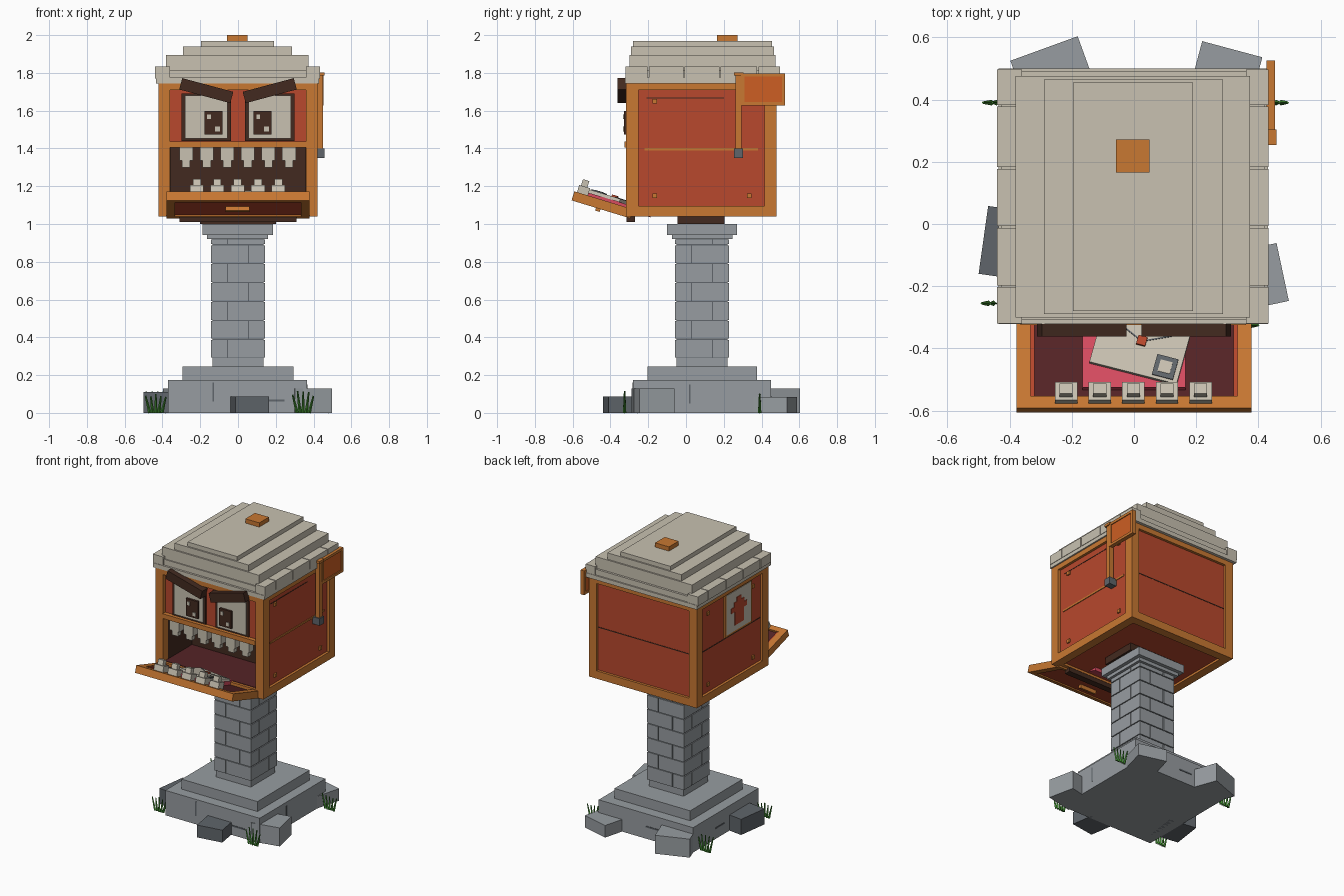
import bpy, bmesh, math, random
from mathutils import Matrix, Vector

random.seed(4)
COL = {
    "red": (.48, .065, .026), "orange": (.58, .188, .032), "cream": (.58, .535, .44),
    "grey": (.31, .335, .355), "dark_grey": (.115, .13, .145), "dark_brown": (.055, .023, .014),
    "maroon": (.09, .017, .019), "pink": (.68, .07, .115), "green": (.045, .22, .026),
    "flag_orange": (.61, .114, .017)}
MATS = {}
for n, c in COL.items():
    MATS[n] = bpy.data.materials.new(n)
    MATS[n].diffuse_color = (*c, 1)


def boxes(name, mat, items, M=Matrix()):
    """One object from boxes given as (x0, x1, y0, y1, z0, z1)."""
    bm = bmesh.new()
    for x0, x1, y0, y1, z0, z1 in items:
        T = Matrix.Translation(((x0 + x1) / 2, (y0 + y1) / 2, (z0 + z1) / 2))
        S = Matrix.Diagonal((x1 - x0, y1 - y0, z1 - z0, 1))
        bmesh.ops.create_cube(bm, size=1, matrix=M @ T @ S)
    me = bpy.data.meshes.new(name)
    bm.to_mesh(me)
    bm.free()
    me.materials.append(MATS[mat])
    ob = bpy.data.objects.new(name, me)
    bpy.context.collection.objects.link(ob)
    return ob


def place(x, y, z, axis='Z', deg=0):
    return Matrix.Translation((x, y, z)) @ Matrix.Rotation(math.radians(deg), 4, axis)


# Stone base
boxes("base_slab", "grey", [(-.37, .365, -.28, .45, 0, .175)])
boxes("base_step", "grey", [(-.295, .295, -.205, .375, .175, .245)])
boxes("base_cracks", "dark_grey", [
    (-.136, -.126, -.283, -.27, .06, .16), (.15, .245, -.283, -.27, .06, .07),
    (.355, .368, .015, .025, .05, .15), (-.373, -.36, .1, .2, .07, .08),
    (-.1, .0, .44, .453, .08, .09)])

# Loose rocks around the base
for i, (x, y, w, d, h, a, m) in enumerate([
        (-.255, .47, .23, .2, .13, 20, "grey"), (.29, .465, .2, .2, .085, -15, "grey"),
        (-.385, -.065, .2, .22, .11, -8, "dark_grey"), (.38, -.175, .2, .19, .13, 12, "grey"),
        (.063, -.345, .18, .16, .087, 9, "dark_grey")]):
    boxes("rock_%d" % i, m, [(-w / 2, w / 2, -d / 2, d / 2, 0, h)], place(x, y, 0, 'Z', a))

# Grass tufts made of leaning blades
for i, (x, y) in enumerate([(-.435, -.255), (.345, -.325), (.44, .39), (-.425, .39)]):
    bm = bmesh.new()
    for k in range(5):
        M = place(x + (k - 2) * .016, y, 0, 'Y', (k - 2) * 7) @ Matrix.Translation((0, 0, .05))
        h = random.uniform(.085, .12)
        bmesh.ops.create_cone(bm, segments=4, radius1=.009, radius2=.004, depth=h, cap_ends=True,
                              matrix=M @ Matrix.Translation((0, 0, h / 2 - .05)))
    me = bpy.data.meshes.new("grass_tuft")
    bm.to_mesh(me)
    bm.free()
    me.materials.append(MATS["green"])
    bpy.context.collection.objects.link(bpy.data.objects.new("grass_tuft_%d" % i, me))

# Brick pillar: running bond around a darker mortar core
PY = .085
boxes("pillar_neck", "grey", [(-.135, .135, PY - .135, PY + .135, .245, .29)])
boxes("pillar_core", "dark_grey", [(-.136, .136, PY - .136, PY + .136, .29, .92)])
bricks, step, g, r = [], .1, .003, .143
for k in range(7):
    z0, z1 = .29 + k * step + g, min(.29 + (k + 1) * step, .922) - g
    s = .055 if k % 2 else -.055
    for xa, xb in ((-r, s - g), (s + g, r)):
        for ya, yb in ((-r, -s - g), (-s + g, r)):
            bricks.append((xa, xb, PY + ya, PY + yb, z0, z1))
boxes("pillar_bricks", "grey", bricks)
boxes("pillar_cap", "grey", [(-.165, .16, PY - .16, PY + .16, .92, .945),
                             (-.188, .185, PY - .185, PY + .185, .943, 1.0)])
boxes("mount_block", "dark_brown", [(-.2, .2, -.045, .205, 1.0, 1.05)])

# House frame: posts and beams
X, Y0, Y1, Z0, Z1 = .42, -.318, .48, 1.04, 1.76
frame = []
for a, b in ((-X, -X + .06), (X - .06, X)):
    frame += [(a, b, Y0, Y0 + .066, Z0, Z1), (a, b, Y1 - .064, Y1, Z0, Z1)]
    frame += [(a, b, Y0, Y1, Z0, Z0 + .055), (a, b, Y0, Y1, Z1 - .05, Z1)]
for a, b in ((Y0, Y0 + .05), (Y1 - .06, Y1)):
    frame += [(-X, X, a, b, Z0, Z0 + .055), (-X, X, a, b, Z1 - .05, Z1)]
frame.append((-.365, .36, -.325, -.28, 1.405, 1.438))
boxes("house_frame", "orange", frame)

# House walls, floor and upper face panel
boxes("house_walls", "red", [
    (.37, .402, -.27, .43, 1.08, 1.72), (-.402, -.37, -.27, .43, 1.08, 1.72),
    (-.37, .37, .43, .462, 1.08, 1.72), (-.37, .37, -.29, .44, 1.055, 1.08),
    (-.37, .37, -.295, -.265, 1.42, 1.74)])
boxes("mouth_back", "dark_brown", [(-.37, .37, .0, .02, 1.08, 1.43), (-.37, .37, -.26, .0, 1.415, 1.43)])
boxes("mouth_sides", "dark_brown", [(s - .004, s + .004, -.265, 0, 1.085, 1.42) for s in (-.362, .362)])
boxes("mouth_floor", "maroon", [(-.36, .36, -.3, .0, 1.08, 1.098)])

# Seams and corner rivets on the walls
boxes("side_seams", "orange", [(.4, .407, -.22, .38, 1.39, 1.402)])
boxes("back_seams", "dark_brown", [(-.36, .36, .455, .464, 1.393, 1.399),
                                   (-.404, -.4, -.25, .415, 1.393, 1.399),
                                   (.4, .404, -.21, .2, 1.665, 1.67)])
boxes("rivets", "orange", [(s * .405 - .007, s * .405 + .007, y - .012, y + .012, z - .012, z + .012)
                           for s in (-1, 1) for y in (-.165, .335) for z in (1.15, 1.65)])

# Poster with a small house emblem on the left wall
boxes("poster", "cream", [(-.415, -.4, -.13, .14, 1.42, 1.7)])
boxes("poster_border", "orange", [(-.412, -.4, -.145, .155, 1.405, 1.715)])
boxes("poster_emblem", "red", [(-.419, -.412, -.045, .055, 1.46, 1.56), (-.419, -.412, -.08, .09, 1.555, 1.59),
                               (-.419, -.412, -.05, .06, 1.59, 1.62), (-.419, -.412, -.02, .03, 1.62, 1.65)])

# Eyes and angry brows
for s, side in ((-1, "left"), (1, "right")):
    c = s * .168
    boxes(side + "_eye_rim", "dark_brown", [(c - .13, c + .13, -.305, -.29, 1.44, 1.692)])
    boxes(side + "_eye_white", "cream", [(c - .113, c + .113, -.313, -.3, 1.452, 1.68)])
    p = s * .13
    boxes(side + "_pupil", "dark_brown", [(p - .047, p + .047, -.328, -.31, 1.475, 1.597)])
    boxes(side + "_eye_glints", "cream", [(p - .033, p - .013, -.333, -.325, 1.555, 1.58),
                                          (p + .008, p + .034, -.333, -.325, 1.49, 1.515)])
    boxes(side + "_brow", "dark_brown", [(-.14, .14, -.025, .035, -.031, .031)],
          place(s * .168, -.337, 1.706, 'Y', -s * 15))

# Stepped teeth, upper row
teeth = []
for k in range(6):
    x = -.275 + k * .109
    teeth += [(x - .036, x + .036, -.315, -.265, 1.335, 1.405), (x - .022, x + .022, -.308, -.272, 1.3, 1.335)]
boxes("upper_teeth", "cream", teeth)

# Open lid in hinge space: -y points outward, +z is the inner face
LID = place(0, -.295, 1.03, 'X', -17)
W, L = .378, .325
boxes("lid_rim", "orange", [(-W, -W + .045, -L, 0, 0, .05), (W - .045, W, -L, 0, 0, .05),
                            (-W, W, -L, -L + .04, 0, .05), (-W, W, -.03, 0, 0, .04)], LID)
boxes("lid_panel", "red", [(-.34, .34, -.29, -.02, .008, .03), (-.335, -.32, -.29, 0, .03, .045),
                           (.32, .335, -.29, 0, .03, .045)], LID)
boxes("lid_lining", "maroon", [(-.32, .32, -.285, 0, .03, .036)], LID)
boxes("lid_handle", "orange", [(-.065, .06, -.19, -.165, -.015, .01)], LID)
boxes("hinge_bar", "dark_brown", [(-.31, .31, -.315, -.27, 1.01, 1.042)])
boxes("tongue", "pink", [(-.165, .165, -.26, .1, .036, .065)], LID)
low = []
for k in range(5):
    x = -.218 + k * .108
    low += [(x - .036, x + .036, -.31, -.25, .045, .09), (x - .021, x + .021, -.3, -.265, .09, .125)]
boxes("lower_teeth", "cream", low, LID)

# Envelope resting on the tongue
ENV = LID @ place(.02, -.13, .075, 'Z', -15)
boxes("envelope", "cream", [(-.145, .145, -.09, .09, -.01, .008)], ENV)
for s in (-1, 1):
    boxes("envelope_fold", "dark_grey", [(0, .15, -.002, .002, .007, .0105)],
          ENV @ place(0, .02, 0, 'Z', 90 - s * 65))
boxes("wax_seal", "red", [(-.015, .015, .005, .035, .008, .018)], ENV)
boxes("stamp", "dark_grey", [(.06, .13, -.08, -.01, .007, .013)], ENV)
boxes("stamp_face", "cream", [(.075, .115, -.065, -.025, .012, .015)], ENV)

# Stepped roof with separate eave tiles
boxes("roof_tiers", "cream", [
    (-.435, .43, -.322, .5, 1.745, 1.775), (-.425, .42, -.308, .49, 1.775, 1.815),
    (-.38, .372, -.3, .475, 1.81, 1.895), (-.29, .286, -.29, .465, 1.89, 1.94),
    (-.196, .19, -.28, .455, 1.935, 1.97)])
cuts = [-.322, -.2, -.01, .18, .38, .5]
tiles = []
for a, b in zip(cuts, cuts[1:]):
    tiles += [(.36, .433, a + .003, b - .003, 1.77, 1.835), (-.44, -.36, a + .003, b - .003, 1.77, 1.835)]
boxes("eave_tiles", "cream", tiles)
boxes("roof_cap", "orange", [(-.058, .05, .165, .272, 1.965, 2.0)])

# Signal flag on the right wall
boxes("flag_pole", "orange", [(.42, .45, .262, .295, 1.38, 1.79), (.42, .458, .254, .304, 1.785, 1.803)])
boxes("flag_pivot", "dark_grey", [(.4, .458, .255, .303, 1.35, 1.4)])
boxes("flag_plate", "flag_orange", [(.43, .447, .295, .52, 1.63, 1.795)])
boxes("flag_border", "orange", [(.425, .453, .29, .525, z, z + .018) for z in (1.627, 1.78)] +
      [(.425, .453, y, y + .018, 1.627, 1.798) for y in (.292, .507)])
